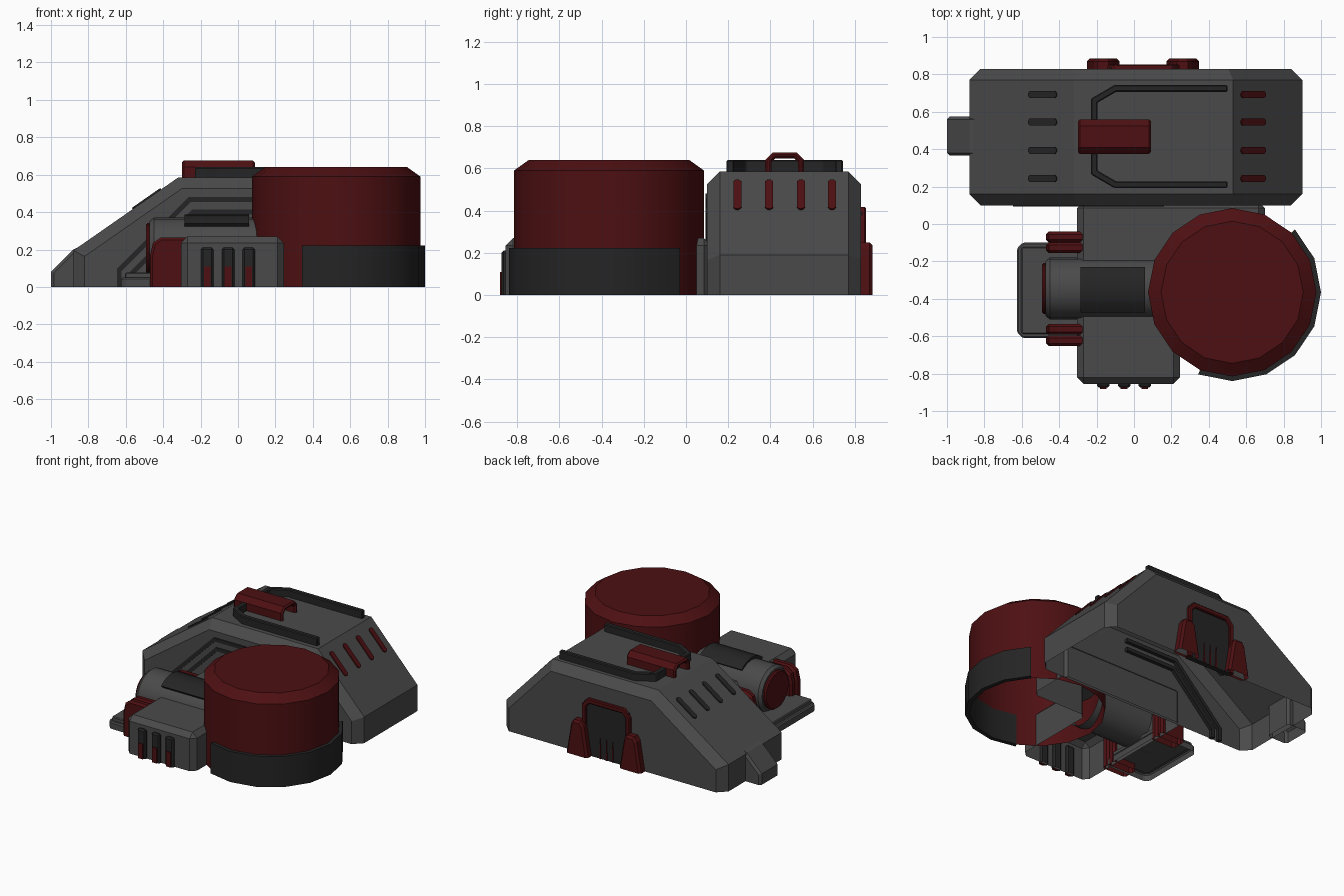
import bpy, bmesh, math
from mathutils import Matrix, Vector

if "Cube" in bpy.data.objects:
    bpy.data.objects.remove(bpy.data.objects["Cube"])


def material(name, col):
    m = bpy.data.materials.new(name)
    m.diffuse_color = (*col, 1)
    m.use_nodes = True
    m.node_tree.nodes["Principled BSDF"].inputs["Base Color"].default_value = m.diffuse_color
    return m


GREY = material("grey armour", (0.068, 0.068, 0.068))
BLACK = material("black trim", (0.018, 0.018, 0.018))
RED = material("dark red", (0.075, 0.005, 0.006))


def finish(name, bm, mat, open_bottom=False, smooth=False):
    bmesh.ops.recalc_face_normals(bm, faces=bm.faces)
    if open_bottom:
        under = [f for f in bm.faces if all(v.co.z < 1e-4 for v in f.verts)]
        bmesh.ops.delete(bm, geom=under, context='FACES')
    me = bpy.data.meshes.new(name)
    bm.to_mesh(me)
    bm.free()
    me.materials.append(mat)
    ob = bpy.data.objects.new(name, me)
    bpy.context.collection.objects.link(ob)
    if smooth:
        bpy.ops.object.select_all(action='DESELECT')
        ob.select_set(True)
        bpy.context.view_layer.objects.active = ob
        bpy.ops.object.shade_smooth_by_angle(angle=math.radians(30))
    return ob


def prism(name, pts, axis, lo, hi, mat, bevel=0, caps_only=False,
          open_bottom=False, matrix=None, smooth=False):
    """Extrude a 2D outline along an axis; bevel everything except ground edges."""
    k = 'xyz'.index(axis)

    def place(p, t):
        c = list(p)
        c.insert(k, t)
        return c
    bm = bmesh.new()
    a = [bm.verts.new(place(p, lo)) for p in pts]
    b = [bm.verts.new(place(p, hi)) for p in pts]
    bm.faces.new(a)
    bm.faces.new(b[::-1])
    n = len(pts)
    for i in range(n):
        bm.faces.new((a[i], b[i], b[(i + 1) % n], a[(i + 1) % n]))
    bmesh.ops.recalc_face_normals(bm, faces=bm.faces)
    if bevel:
        edges = [e for e in bm.edges
                 if max(v.co.z for v in e.verts) > 1e-4 and not
                 (caps_only and abs(e.verts[0].co[k] - e.verts[1].co[k]) > 1e-4)]
        bmesh.ops.bevel(bm, geom=edges, offset=bevel, segments=1,
                        affect='EDGES', clamp_overlap=True)
    if matrix:
        bm.transform(matrix)
    return finish(name, bm, mat, open_bottom, smooth)


def box(name, x, y, z, mat, **kw):
    pts = [(x[0], y[0]), (x[1], y[0]), (x[1], y[1]), (x[0], y[1])]
    return prism(name, pts, 'z', z[0], z[1], mat, **kw)


def ribbon(path, w):
    """Outline of a mitred strip of width w along a 2D path."""
    P = [Vector(p) for p in path]
    left, right = [], []
    for i, p in enumerate(P):
        dirs = [(P[j + 1] - P[j]).normalized() for j in (i - 1, i) if 0 <= j < len(P) - 1]
        ns = [Vector((-d.y, d.x)) for d in dirs]
        m = sum(ns, Vector((0, 0))).normalized()
        off = m * (w / 2 / m.dot(ns[0]))
        left.append(tuple(p + off))
        right.append(tuple(p - off))
    return left + right[::-1]


def sector(cx, cy, r0, r1, a0, a1, n):
    ang = [math.radians(a0 + (a1 - a0) * i / n) for i in range(n + 1)]
    pt = lambda r, a: (cx + r * math.cos(a), cy + r * math.sin(a))
    return [pt(r1, a) for a in ang] + [pt(r0, a) for a in reversed(ang)]


def lathe(name, rings, segs, mat, matrix, cap_start=False):
    """Rings of (radius, height) about local z, closed at the end."""
    bm = bmesh.new()
    loops = [[bm.verts.new((r * math.cos(2 * math.pi * i / segs),
                            r * math.sin(2 * math.pi * i / segs), h))
              for i in range(segs)] for r, h in rings]
    for a, b in zip(loops, loops[1:]):
        for i in range(segs):
            j = (i + 1) % segs
            bm.faces.new((a[i], a[j], b[j], b[i]))
    bm.faces.new(loops[-1])
    if cap_start:
        bm.faces.new(loops[0][::-1])
    bm.transform(matrix)
    return finish(name, bm, mat, smooth=True)


# Main hall with sloped ends, and its nose
prism("main_hall", [(-.88, 0), (.9, 0), (.9, .19), (.53, .585), (-.32, .585), (-.88, .195)],
      'y', .10, .83, GREY, bevel=.06, caps_only=True, open_bottom=True)
prism("nose", [(-1, 0), (-.84, 0), (-.84, .22), (-.88, .2), (-1, .08)],
      'y', .365, .575, GREY, bevel=.015, caps_only=True, open_bottom=True)

# Slots on both sloped ends
def slot(name, x, z, y, slope, length, mat):
    h, w = length / 2, .019
    c = .012
    pts = [(-h, -w + c), (-h + c, -w), (h - c, -w), (h, -w + c),
           (h, w - c), (h - c, w), (-h + c, w), (-h, w - c)]
    m = Matrix.Translation((x, y, z)) @ Matrix.Rotation(slope, 4, 'Y')
    prism(name, pts, 'z', -.012, .008, mat, matrix=m)


for i, y in enumerate((.243, .394, .545, .692)):
    slot(f"right_slot_{i}", .635, .473, y, math.atan2(.395, .37), .19, RED)
    slot(f"left_slot_{i}", -.487, .469, y, -math.atan2(.39, .56), .185, BLACK)

# Roof rail and the arched hatch over it
prism("roof_rail", ribbon([(.5, .725), (-.1, .725), (-.212, .66), (-.212, .275),
                           (-.1, .21), (.5, .21)], .036), 'z', .57, .64, BLACK, bevel=.006)
prism("roof_hatch", [(.375, .57), (.375, .64), (.41, .675), (.525, .675), (.56, .64), (.56, .57),
                     (.53, .57), (.53, .63), (.512, .648), (.423, .648), (.405, .63), (.405, .57)],
      'x', -.3, .09, RED, bevel=.01, caps_only=True)

# Twin trim strips on the front wall
for name, s, z, bend in (("outer", -.635, .467, .09), ("inner", -.575, .40, .065)):
    prism(f"{name}_wall_trim",
          ribbon([(s, 0), (s, bend), (s + (z - bend), z), (.16, z)], .026),
          'y', .093, .125, BLACK)

# Rear gate: panel, frame, buttresses and bars
box("gate_panel", (-.13, .23), (.80, .836), (0, .39), BLACK)
prism("gate_frame", ribbon([(-.125, 0), (-.125, .36), (-.09, .4), (.19, .4), (.225, .36), (.225, 0)], .034),
      'y', .81, .853, RED, bevel=.006)
for side, x in (("left", -.165), ("right", .26)):
    prism(f"gate_buttress_{side}", [(x - .087, 0), (x + .087, 0), (x + .05, .22),
                                    (x + .03, .25), (x - .03, .25), (x - .05, .22)],
          'y', .81, .885, RED, bevel=.015, caps_only=True, open_bottom=True)
for i in range(3):
    x = .0 + .05 * i
    prism(f"gate_bar_{i}", [(x - .006, 0), (x + .006, 0), (x, .15)], 'y', .83, .842, RED)

# L-shaped base block joining the hall, tank and pipe
prism("base_block", [(-.305, .12), (-.305, -.855), (.245, -.855), (.245, -.2), (.7, -.2), (.7, .12)],
      'z', 0, .27, GREY, bevel=.035, open_bottom=True)

# Front vents with red inserts
for i, x in enumerate((-.165, -.053, .058)):
    box(f"front_vent_{i}", (x - .033, x + .033), (-.875, -.84), (0, .21), BLACK,
        bevel=.01, open_bottom=True)
    box(f"vent_insert_{i}", (x - .018, x + .018), (-.882, -.86), (0, .11), RED)

# Storage tank with its guard band
lathe("tank", [(.45, 0), (.45, .59), (.38, .64)], 16, RED, Matrix.Translation((.525, -.365, 0)))
prism("tank_guard", sector(.525, -.365, .445, .475, -112.5, 45, 7), 'z', 0, .222, BLACK, smooth=True)

# Horizontal pipe, end cap and saddle
turn = Matrix.Translation((0, -.345, .205)) @ Matrix.Rotation(-math.pi / 2, 4, 'Y')
lathe("pipe", [(.165, -.15), (.165, .45), (.148, .472)], 20, GREY, turn)
lathe("pipe_cap", [(.137, .45), (.137, .482), (.128, .492)], 20, RED, turn, True)
prism("pipe_saddle", sector(-.352, .205, .155, .182, 48, 132, 6), 'x', -.285, .06, BLACK, smooth=True)

# Pairs of clamps on either side of the pipe
clamp = [(-.47, 0), (-.275, 0), (-.275, .265), (-.41, .265), (-.455, .235), (-.47, .17)]
for i, y in enumerate((-.155, -.098, -.652, -.592)):
    prism(f"pipe_clamp_{i}", clamp, 'y', y, y + .057, RED, bevel=.014,
          caps_only=True, open_bottom=True)

# Loading pad with a raised centre
pad = lambda o: [(-.625 + o, -.58), (-.595, -.61 + o), (-.28, -.61 + o),
                 (-.28, -.10 - o), (-.595, -.10 - o), (-.625 + o, -.13)]
prism("loading_pad", pad(0), 'z', 0, .05, GREY, bevel=.008, open_bottom=True)
prism("pad_centre", pad(.022), 'z', .045, .078, GREY, bevel=.008)
